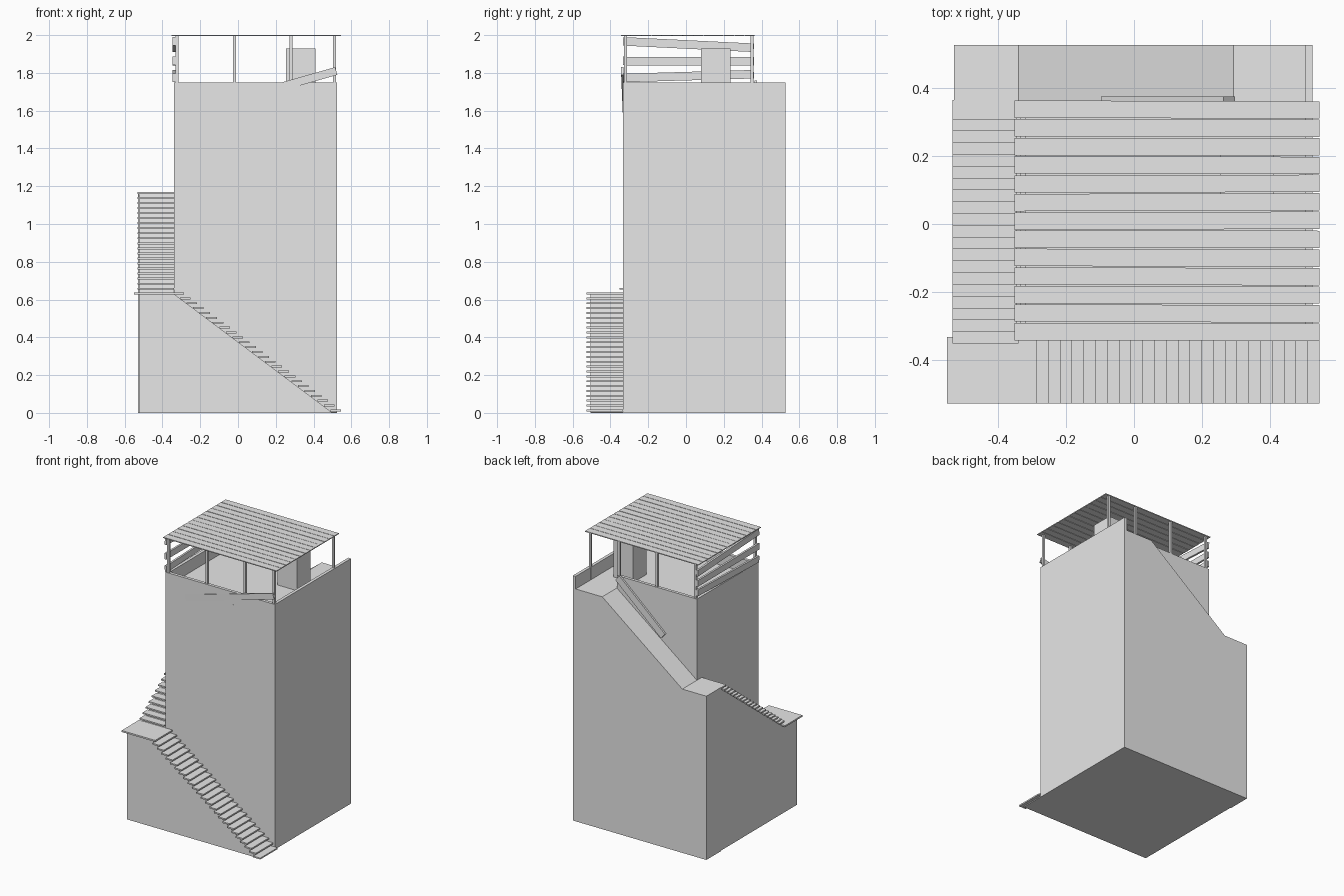
import bpy, bmesh, math, random
from mathutils import Matrix, Vector

if "Cube" in bpy.data.objects:
    bpy.data.objects.remove(bpy.data.objects["Cube"])

random.seed(4)
grey = bpy.data.materials.new("plain_grey")
grey.diffuse_color = (0.8, 0.8, 0.8, 1)
grey.use_nodes = True
grey.node_tree.nodes["Principled BSDF"].inputs["Base Color"].default_value = grey.diffuse_color


def finish(name, bm):
    bmesh.ops.recalc_face_normals(bm, faces=bm.faces[:])
    me = bpy.data.meshes.new(name)
    bm.to_mesh(me)
    bm.free()
    me.materials.append(grey)
    ob = bpy.data.objects.new(name, me)
    bpy.context.collection.objects.link(ob)
    return ob


def add_box(bm, x, y, z, rot=None):
    """Box from three (min, max) ranges, optionally turned about its centre."""
    size = Matrix.Diagonal((x[1] - x[0], y[1] - y[0], z[1] - z[0], 1))
    mid = Matrix.Translation((sum(x) / 2, sum(y) / 2, sum(z) / 2))
    bmesh.ops.create_cube(bm, size=1, matrix=mid @ (rot or Matrix.Identity(4)) @ size)


def box(name, x, y, z):
    bm = bmesh.new()
    add_box(bm, x, y, z)
    return finish(name, bm)


def prism(name, profile, axis, lo, hi):
    """Extrude a side profile along x or y; the profile is (other axis, z)."""
    bm = bmesh.new()
    put = (lambda p: (lo, p[0], p[1])) if axis == 'x' else (lambda p: (p[0], lo, p[1]))
    face = bm.faces.new([bm.verts.new(put(p)) for p in profile])
    ext = bmesh.ops.extrude_face_region(bm, geom=[face])
    step = Vector((hi - lo, 0, 0)) if axis == 'x' else Vector((0, hi - lo, 0))
    bmesh.ops.translate(bm, vec=step,
                        verts=[v for v in ext['geom'] if isinstance(v, bmesh.types.BMVert)])
    return finish(name, bm)


def sloped_board(name, axis, start, end, width, lo, hi):
    """Flat board between two centre points, upright in its own plane."""
    a, b = Vector(start), Vector(end)
    d = (b - a).normalized()
    n = Vector((-d.y, d.x)) * width / 2
    return prism(name, [a - n, b - n, b + n, a + n], axis, lo, hi)


# Main outline of the tower
X0, X1, Y0, Y1 = -0.34, 0.525, -0.333, 0.362
OUT_L, OUT_F, OUT_B = -0.53, -0.505, 0.527
FLOOR, RIM, LOW, MID = 1.66, 1.75, 0.63, 1.17
T = 0.022

box("base_plate", (-0.525, X1), (OUT_F, OUT_B), (0, 0.006))
box("tower_body", (X0, X1), (Y0, Y1), (0, FLOOR))

# Stair masses climbing around the tower
prism("front_stair_mass", [(-0.525, 0), (0.5, 0), (X0, LOW), (-0.525, LOW)], 'y', OUT_F, Y0)
prism("left_stair_mass", [(Y0, 0), (Y1, 0), (Y1, MID - 0.01), (Y0, LOW)], 'x', -0.525, X0)
box("corner_block", (OUT_L, X0), (Y1, OUT_B), (0, MID))
prism("back_ramp_mass", [(X0, 0), (X1, 0), (X1, FLOOR), (0.293, FLOOR), (X0, MID)], 'y', Y1, OUT_B)

# Low walls around the platform, open to the upper landing
box("front_parapet", (X0, X1), (Y0, Y0 + T), (FLOOR, RIM))
box("left_parapet", (X0, X0 + T), (Y0 + T, Y1), (FLOOR, RIM))
box("back_parapet", (X0 + T, 0.293), (Y1 - T, Y1), (FLOOR, RIM))
box("right_parapet", (X1 - T, X1), (Y0 + T, OUT_B), (FLOOR, RIM))

# Front steps and landing
bm = bmesh.new()
for i in range(24):
    t = i / 23
    x, z = 0.49 - 0.797 * t, 0.008 + 0.593 * t
    add_box(bm, (x, x + 0.056), (-0.528, Y0), (z, z + 0.01))
finish("front_steps", bm)
box("front_landing", (-0.55, -0.285), (-0.528, Y0), (0.626, 0.637))

# Left steps
bm = bmesh.new()
for i in range(20):
    t = i / 19
    y, z = -0.352 + 0.66 * t, 0.652 + 0.508 * t
    add_box(bm, (-0.533, X0), (y, y + 0.056), (z, z + 0.01))
finish("left_steps", bm)

# Roof posts
bm = bmesh.new()
for y in (Y0 + 0.012, Y1 - 0.012):
    for x in (-0.322, -0.018, 0.281, 0.51):
        add_box(bm, (x - 0.008, x + 0.008), (y - 0.008, y + 0.008), (FLOOR, 1.995))
finish("roof_posts", bm)

# Slightly crooked roof planks
bm = bmesh.new()
pitch = 0.0545
for i in range(13):
    y = -0.343 + i * pitch
    turn = Matrix.Rotation(random.uniform(-0.004, 0.004), 4, 'Z')
    add_box(bm, (-0.352, 0.545), (y, y + 0.051), (1.994, 2.0), turn)
finish("roof_planks", bm)

# Crooked railing boards on the left side
for i, (z0, z1) in enumerate([(1.967, 1.933), (1.863, 1.861), (1.773, 1.793)]):
    sloped_board(f"left_rail_{i + 1}", 'x', (Y0, z0), (Y1 - 0.003, z1), 0.045, X0 - 0.006, X0 + 0.008)

# Loose board across the front wall, half sunk into it
board = sloped_board("front_loose_board", 'y', (-0.18, 1.61), (0.52, 1.81), 0.042, -0.006, 0.006)
board.location = (0, Y0 + 0.002, 0)
board.rotation_euler.z = -0.012

# Leaning handrail beside the back ramp
sloped_board("back_handrail", 'y', (-0.08, 1.42), (0.28, 1.74), 0.05, Y1, Y1 + 0.013)

# Cabinet on the platform
box("cabinet", (0.255, 0.41), (0.08, 0.235), (FLOOR, 1.93))
